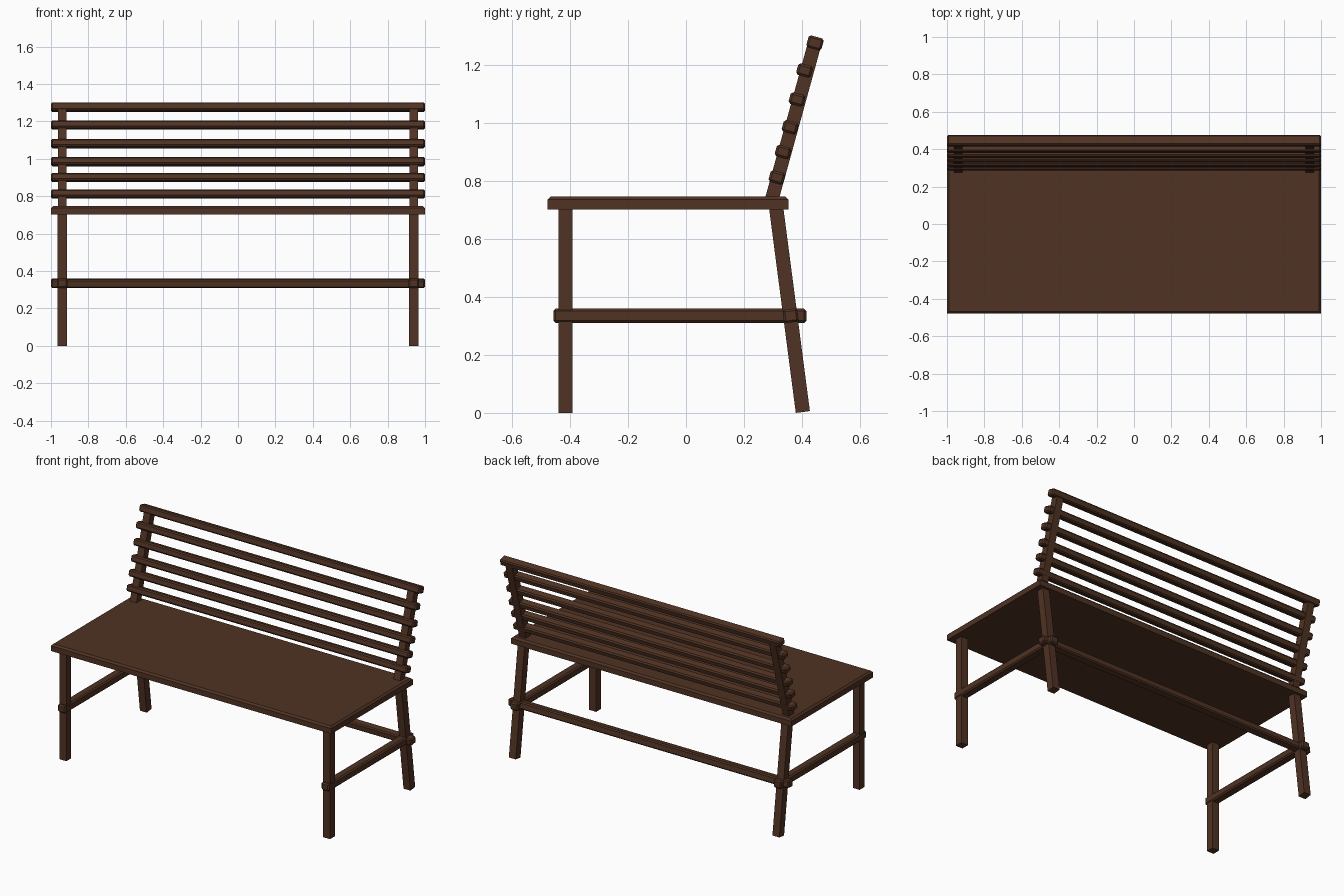
import bpy
import bmesh
import math
from mathutils import Matrix

if "Cube" in bpy.data.objects:
    bpy.data.objects.remove(bpy.data.objects["Cube"])

wood = bpy.data.materials.new("dark brown wood")
wood.diffuse_color = (0.080, 0.033, 0.017, 1.0)
wood.use_nodes = True
wood.node_tree.nodes["Principled BSDF"].inputs["Base Color"].default_value = wood.diffuse_color


def box(name, center, size, tilt=0.0, bevel=0.0, top_only=False):
    """Flat-shaded box, tilted about x (degrees), with chamfered edges."""
    bm = bmesh.new()
    bmesh.ops.create_cube(bm, size=1.0, matrix=Matrix.Diagonal((*size, 1.0)))
    if bevel:
        edges = [e for e in bm.edges
                 if not top_only or all(v.co.z > 0 for v in e.verts)]
        bmesh.ops.bevel(bm, geom=edges, offset=bevel, segments=1,
                        profile=0.5, affect='EDGES')
    mesh = bpy.data.meshes.new(name)
    bm.to_mesh(mesh)
    bm.free()
    mesh.materials.append(wood)
    obj = bpy.data.objects.new(name, mesh)
    obj.location = center
    obj.rotation_euler.x = math.radians(tilt)
    bpy.context.collection.objects.link(obj)
    return obj


def strut(name, x, start, end, thick):
    """Square bar between two (y, z) points."""
    dy, dz = end[0] - start[0], end[1] - start[1]
    return box(name, (x, (start[0] + end[0]) / 2, (start[1] + end[1]) / 2),
               (thick, thick, math.hypot(dy, dz)),
               -math.degrees(math.atan2(dy, dz)))


LEAN = -15.3

# Seat board with chamfered upper rim
box("seat", (0, -0.062, 0.7245), (2.0, 0.831, 0.045), bevel=0.011, top_only=True)

# Legs, back posts and side stretchers, one set per side
for side, s in (("left", -1), ("right", 1)):
    x = s * 0.94
    strut(side + "_front_leg", x, (-0.416, 0.0), (-0.416, 0.71), 0.049)
    strut(side + "_rear_leg", x, (0.403, 0.003), (0.310, 0.715), 0.049)
    strut(side + "_back_post", x, (0.290, 0.715), (0.447, 1.285), 0.047)
    box(side + "_stretcher", (x, -0.021, 0.335), (0.056, 0.873, 0.049), bevel=0.008)

# Long rear stretcher
box("rear_stretcher", (0, 0.361, 0.335), (2.0, 0.051, 0.046), 7.4, bevel=0.007)

# Backrest slats and top rail
for i, (y, z) in enumerate([(0.314, 0.812), (0.335, 0.900), (0.359, 0.985),
                            (0.383, 1.081), (0.409, 1.181)]):
    box(f"back_slat_{i + 1}", (0, y, z), (2.0, 0.053, 0.042), LEAN, bevel=0.008)
box("top_rail", (0, 0.445, 1.276), (2.0, 0.054, 0.043), LEAN, bevel=0.007)
